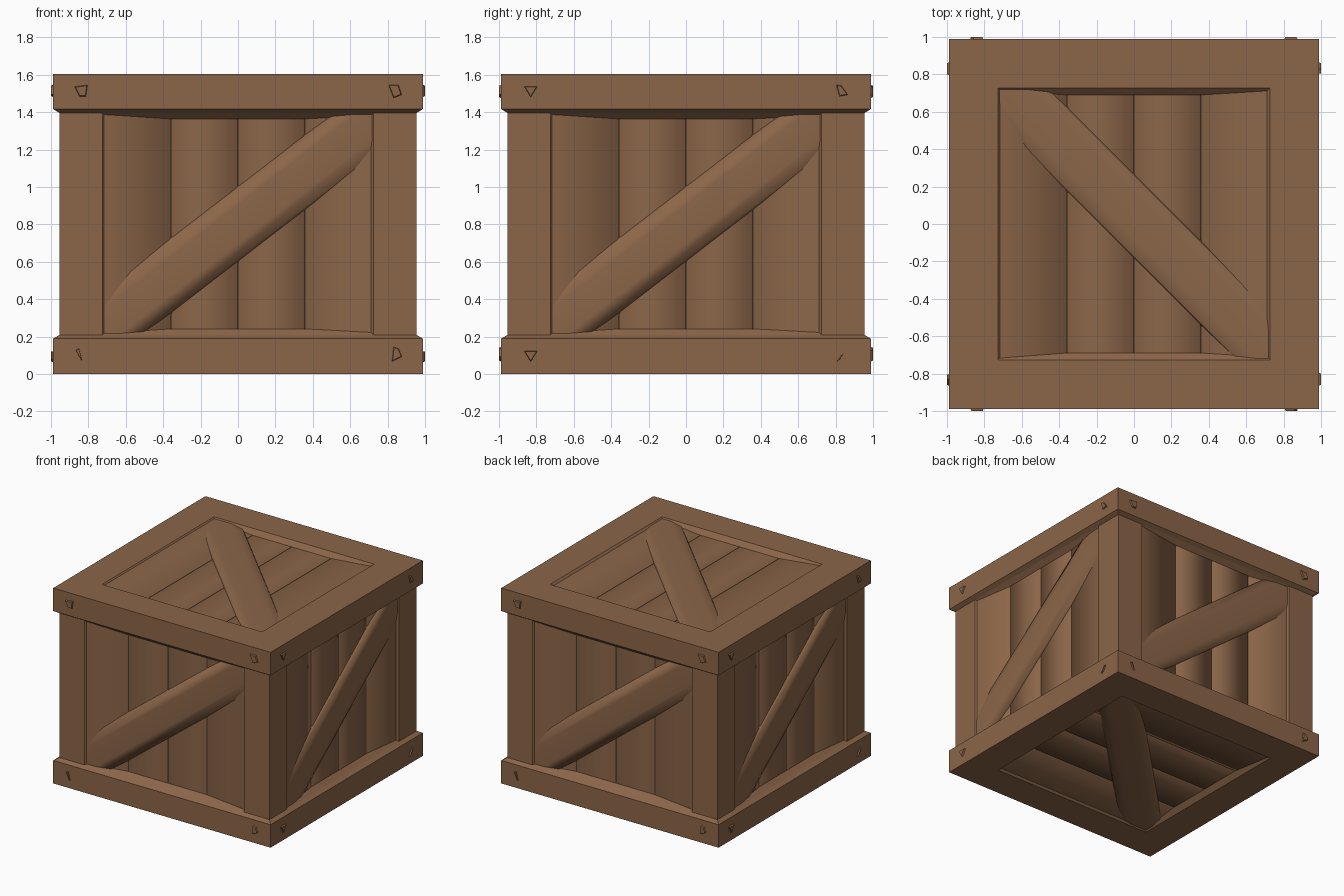
import bpy, bmesh, math
from mathutils import Vector

if "Cube" in bpy.data.objects:
    bpy.data.objects.remove(bpy.data.objects["Cube"])

H = 1.605
R = .988
wood = bpy.data.materials.new("brown wood")
wood.diffuse_color = (0.26, 0.132, 0.066, 1)
wood.use_nodes = True
wood.node_tree.nodes["Principled BSDF"].inputs["Base Color"].default_value = wood.diffuse_color


def finish(name, bm, angle=None):
    bmesh.ops.remove_doubles(bm, verts=bm.verts, dist=1e-5)
    bmesh.ops.recalc_face_normals(bm, faces=bm.faces)
    me = bpy.data.meshes.new(name)
    bm.to_mesh(me)
    bm.free()
    me.materials.append(wood)
    if angle:
        for p in me.polygons:
            p.use_smooth = True
        me.set_sharp_from_angle(angle=math.radians(angle))
    ob = bpy.data.objects.new(name, me)
    bpy.context.collection.objects.link(ob)
    return ob


def loft(bm, rings, caps=True, closed=False):
    """Join rings of points with quads."""
    vs = [[bm.verts.new(p) for p in r] for r in rings]
    n = len(vs[0])
    for i in range(len(vs) if closed else len(vs) - 1):
        a, b = vs[i], vs[(i + 1) % len(vs)]
        for j in range(n):
            k = (j + 1) % n
            bm.faces.new((a[j], a[k], b[k], b[j]))
    if caps and not closed:
        bm.faces.new(vs[0])
        bm.faces.new(vs[-1])


def side_map(k):
    """Local (across, up, outward) to world, for the side turned k quarter turns."""
    c, s = [(1, 0), (0, 1), (-1, 0), (0, -1)][k]
    return lambda u, v, n: Vector((c * u + s * n, s * u - c * n, v))


# Top and bottom frames: a square ring with sloped inner ledges
profile = [(R, H), (R, 1.416), (.955, 1.396), (.918, 1.364),
           (.69, 1.364), (.69, H - .037), (.727, H)]
for name, flip in (("top_frame", False), ("bottom_frame", True)):
    bm = bmesh.new()
    loft(bm, [[(r * sx, r * sy, H - z if flip else z) for r, z in profile]
              for sx, sy in ((1, 1), (-1, 1), (-1, -1), (1, -1))], closed=True)
    finish(name, bm)

# Corner posts
post = [(.955, .955), (.725, .955), (.69, .918), (.69, .69), (.918, .69), (.955, .725)]
for name, sx, sy in (("front_left_post", -1, -1), ("front_right_post", 1, -1),
                     ("back_left_post", -1, 1), ("back_right_post", 1, 1)):
    bm = bmesh.new()
    loft(bm, [[(x * sx, y * sy, z) for x, y in post] for z in (.15, H - .15)])
    finish(name, bm)


def panel(name, to_world, surf, vc, vh, slope, shift):
    """Four planks with grooves, and a diagonal brace over them."""
    deep = surf - .037
    line = [(-.72, surf - .01)]
    for u in (-.357, 0, .357):
        line += [(u - .006, deep), (u, deep - .02), (u + .006, deep)]
    line += [(.72, surf - .015), (.72, surf - .09), (-.72, surf - .09)]
    bm = bmesh.new()
    loft(bm, [[to_world(u, v, n) for u, n in line] for v in (vc - vh, vc + vh)])
    finish(name + "_planks", bm, 80)

    # Brace: slightly arched bar cut off at the panel edges
    d = Vector((1, slope)).normalized()
    w = Vector((-d.y, d.x))
    half = [(.165, -.06), (.157, -.034), (.148, -.021), (.08, -.009)]
    bar = [(-a, b) for a, b in half] + half[::-1]
    bm = bmesh.new()
    rings = []
    for t in (-1.4, 1.4):
        pts = [d * t + w * (a + shift) for a, _ in bar]
        rings.append([(p.x, p.y + vc, surf + b[1]) for p, b in zip(pts, bar)])
    loft(bm, rings)
    for co, no in (((.72, vc, 0), (1, 0, 0)), ((-.72, vc, 0), (-1, 0, 0)),
                   ((0, vc + vh, 0), (0, 1, 0)), ((0, vc - vh, 0), (0, -1, 0))):
        res = bmesh.ops.bisect_plane(bm, geom=bm.verts[:] + bm.edges[:] + bm.faces[:],
                                     plane_co=co, plane_no=no, clear_outer=True)
        cut = [e for e in res["geom_cut"] if isinstance(e, bmesh.types.BMEdge)]
        if cut:
            bmesh.ops.holes_fill(bm, edges=cut, sides=0)
    for v in bm.verts:
        v.co = to_world(*v.co)
    finish(name + "_brace", bm, 50)


# Side, top and bottom panels
sides = ("front", "right", "back", "left")
for k, side in enumerate(sides):
    panel(side, side_map(k), .955, H / 2, .59, .77, 0)
panel("top", lambda u, v, n: Vector((u, v, n)), H, 0, .722, -1, .03)
panel("bottom", lambda u, v, n: Vector((v, -u, H - n)), H, 0, .722, -1, .03)

# Chipped nail heads on the frame corners
nails_a = [[(-.88, 1.54), (-.80, 1.55), (-.81, 1.48), (-.85, 1.48)],
           [(.80, 1.55), (.86, 1.55), (.88, 1.49), (.83, 1.47)],
           [(-.87, .13), (-.85, .14), (-.83, .06)],
           [(.83, .15), (.86, .14), (.88, .09), (.82, .06)]]
nails_b = [[(-.87, 1.54), (-.79, 1.54), (-.83, 1.475)],
           [(.80, 1.55), (.83, 1.545), (.87, 1.49), (.82, 1.48)],
           [(-.87, .125), (-.79, .125), (-.83, .06)],
           [(.80, .06), (.85, .125), (.825, .08)]]
for k, side in enumerate(sides):
    f = side_map(k)
    bm = bmesh.new()
    for nail in (nails_b if k % 2 else nails_a):
        cu = sum(p[0] for p in nail) / len(nail)
        cv = sum(p[1] for p in nail) / len(nail)
        loft(bm, [[f(cu + (u - cu) * s, cv + (v - cv) * s, n) for u, v in nail]
                  for n, s in ((.975, 1), (1.0, .75))])
    finish(side + "_nails", bm)
